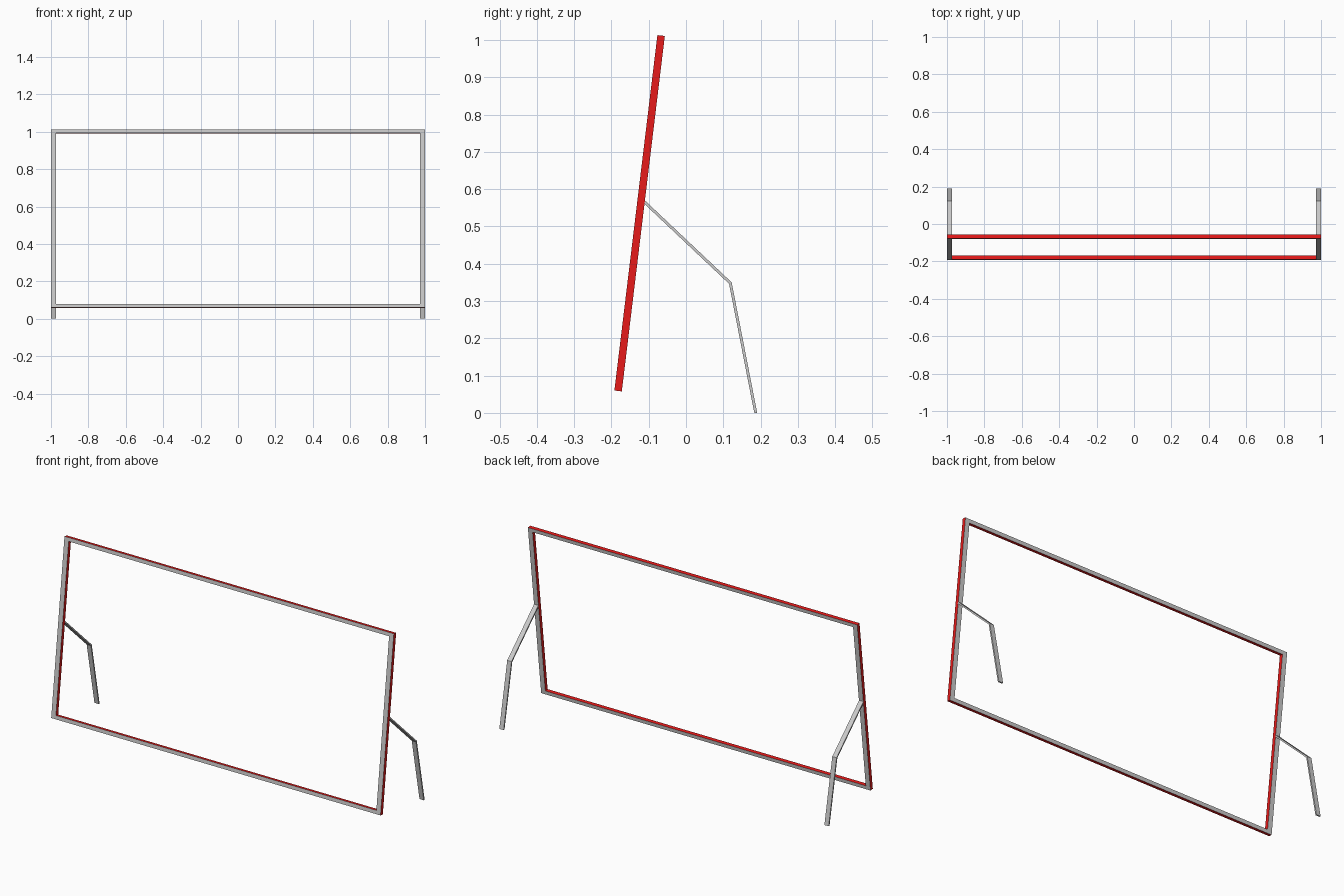
import bpy, bmesh
from math import sin, cos, radians
from mathutils import Vector

if "Cube" in bpy.data.objects:
    bpy.data.objects.remove(bpy.data.objects["Cube"])

TILT = radians(6.9)
UP = Vector((0, sin(TILT), cos(TILT)))       # along the leaning frame
BACK = Vector((0, cos(TILT), -sin(TILT)))    # frame depth direction
BASE = Vector((0, -0.192, 0.060))            # lower front edge
HEIGHT, DEPTH, POST, RAIL = 0.96, 0.02, 0.027, 0.02

red = bpy.data.materials.new("red_edge")
red.diffuse_color = (0.8, 0.01, 0.01, 1)
red.use_nodes = True
red.node_tree.nodes["Principled BSDF"].inputs["Base Color"].default_value = red.diffuse_color
grey = bpy.data.materials.new("plain_grey")


def finish(name, bm, mats=()):
    bmesh.ops.recalc_face_normals(bm, faces=bm.faces)
    me = bpy.data.meshes.new(name)
    bm.to_mesh(me)
    bm.free()
    for m in mats:
        me.materials.append(m)
    ob = bpy.data.objects.new(name, me)
    bpy.context.collection.objects.link(ob)
    return ob


# Open rectangular frame: grey front and back, red edges
bm = bmesh.new()


def loop(ix, iz, d):
    corners = [(-1 + ix, iz), (1 - ix, iz), (1 - ix, HEIGHT - iz), (-1 + ix, HEIGHT - iz)]
    return [bm.verts.new(BASE + Vector((x, 0, 0)) + UP * u + BACK * d) for x, u in corners]


loops = [loop(0, 0, 0), loop(POST, RAIL, 0), loop(POST, RAIL, DEPTH), loop(0, 0, DEPTH)]
for k in range(4):
    a, b = loops[k], loops[(k + 1) % 4]
    for i in range(4):
        j = (i + 1) % 4
        f = bm.faces.new((a[i], a[j], b[j], b[i]))
        f.material_index = k % 2
finish("frame", bm, (grey, red))

# Bent flat-strip legs on both sides
PATH = [Vector(p) for p in ((-0.113, 0.567), (0.119, 0.348), (0.187, 0.0))]
HALF = 0.0038


def normal(a, b):
    d = (b - a).normalized()
    return Vector((-d.y, d.x))


n0, n1 = normal(PATH[0], PATH[1]), normal(PATH[1], PATH[2])
mid = (n0 + n1).normalized()
offsets = [n0 * HALF, mid * (HALF / mid.dot(n0)), Vector((HALF / n1.x, 0))]

for name, x0, x1 in (("left_leg", -1, -0.974), ("right_leg", 0.974, 1)):
    bm = bmesh.new()
    rings = []
    for p, o in zip(PATH, offsets):
        a, b = p + o, p - o
        rings.append([bm.verts.new((x, q.x, q.y)) for x, q in
                      ((x0, a), (x1, a), (x1, b), (x0, b))])
    for r, s in zip(rings, rings[1:]):
        for i in range(4):
            j = (i + 1) % 4
            bm.faces.new((r[i], r[j], s[j], s[i]))
    bm.faces.new(rings[0])
    bm.faces.new(rings[-1])
    finish(name, bm)
